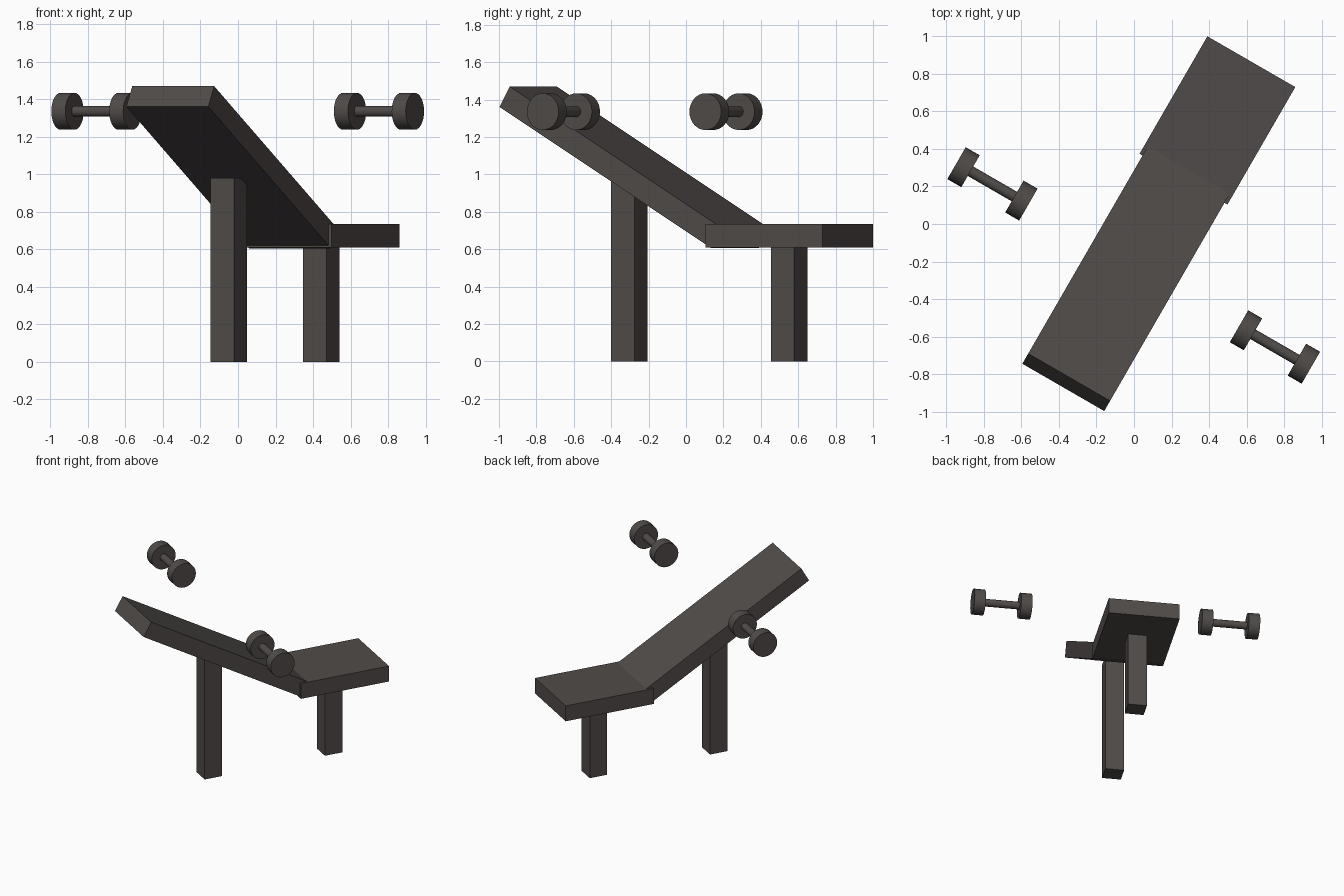
import bpy
from math import radians
from mathutils import Matrix, Vector

if "Cube" in bpy.data.objects:
    bpy.data.objects.remove(bpy.data.objects["Cube"], do_unlink=True)

TURN = radians(-30)      # whole bench is turned about z
MID = 0.109              # bench centre line, across the bench
turn = Matrix.Rotation(TURN, 3, "Z")

# Single dark grey colour
grey = bpy.data.materials.new("dark grey")
grey.use_nodes = True
colour = (0.08, 0.071, 0.067, 1)
grey.diffuse_color = colour
grey.node_tree.nodes["Principled BSDF"].inputs["Base Color"].default_value = colour


def finish(name):
    obj = bpy.context.object
    obj.name = name
    obj.data.materials.append(grey)
    return obj


def box(name, centre, size, tilt=0):
    """Box placed in the bench's own frame: across, along, up."""
    bpy.ops.mesh.primitive_cube_add(size=1, location=turn @ Vector(centre),
                                    rotation=(tilt, 0, TURN))
    obj = finish(name)
    obj.scale = size
    bpy.ops.object.transform_apply(location=False, rotation=False, scale=True)


def rod(name, centre, radius, length):
    """Cylinder lying across the bench."""
    bpy.ops.mesh.primitive_cylinder_add(vertices=32, radius=radius, depth=length,
                                        location=turn @ Vector(centre),
                                        rotation=(0, radians(90), TURN))
    finish(name)
    bpy.ops.object.shade_smooth_by_angle(angle=radians(30))


# Bench
box("seat", (MID, 0.70, 0.671), (0.541, 0.723, 0.126))
box("backrest", (MID, -0.257, 1.037), (0.504, 1.51, 0.126), radians(-30))
box("backrest_leg", (MID, -0.286, 0.49), (0.143, 0.143, 0.98))
box("seat_leg", (MID, 0.70, 0.31), (0.143, 0.143, 0.62))

# Pair of dumbbells floating either side
for side, sign in (("left", 1), ("right", -1)):
    across = MID + sign * 0.869
    rod(side + "_dumbbell_bar", (across, -0.192, 1.335), 0.029, 0.32)
    for end, offset in (("outer", sign), ("inner", -sign)):
        rod(f"{side}_dumbbell_{end}_weight",
            (across + offset * 0.178, -0.192, 1.335), 0.098, 0.086)
